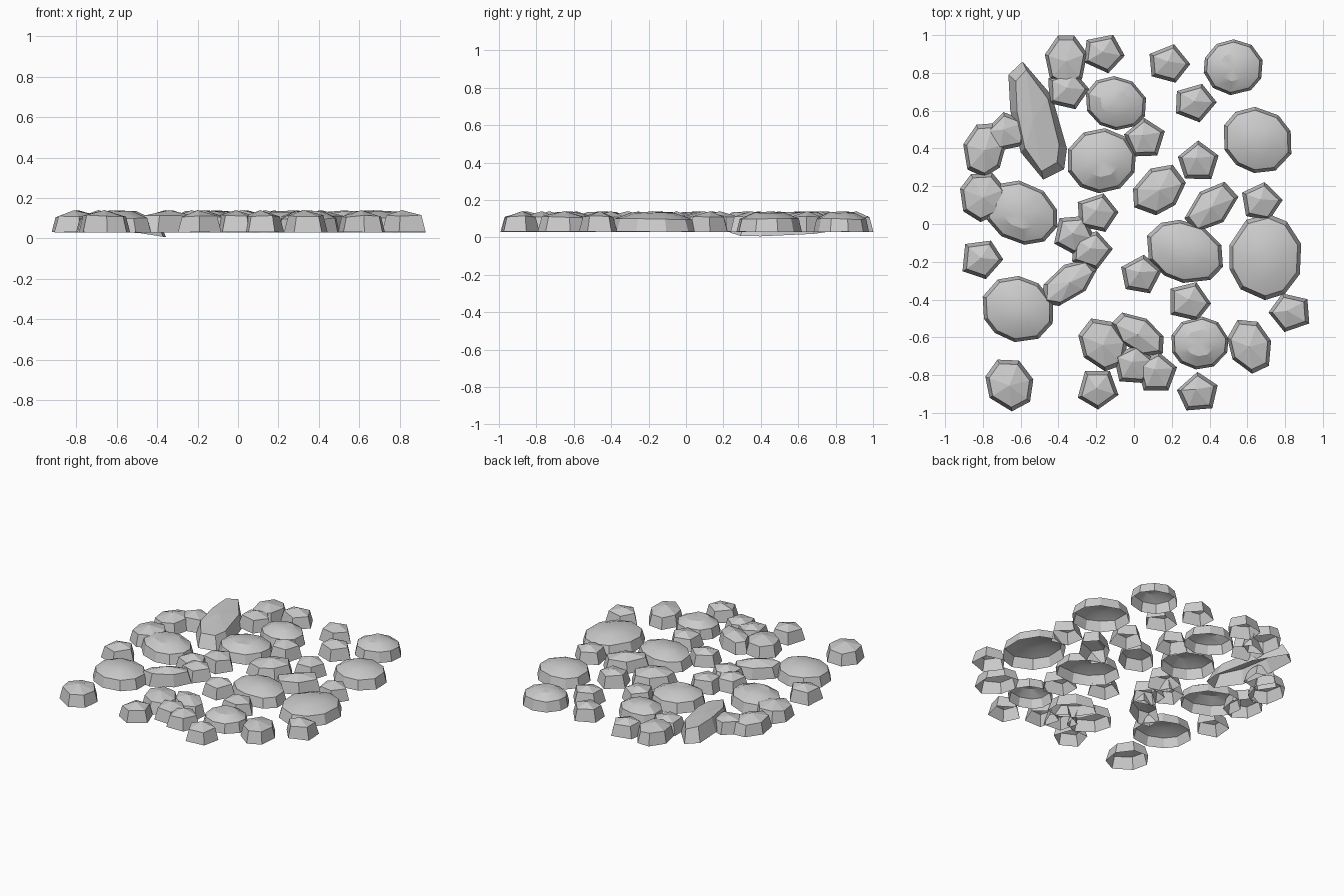
import bpy, bmesh, random
from math import cos, sin, pi, radians

if "Cube" in bpy.data.objects:
    bpy.data.objects.remove(bpy.data.objects["Cube"])

random.seed(7)


def make_stone(name, rings, apex, smooth=False):
    """Open-bottomed shell: stacked rings from the rim up, closed by an apex."""
    bm = bmesh.new()
    loops = [[bm.verts.new(p) for p in ring] for ring in rings]
    n = len(loops[0])
    top = bm.verts.new(apex)
    for a, b in zip(loops, loops[1:]):
        for i in range(n):
            j = (i + 1) % n
            bm.faces.new((a[i], a[j], b[j], b[i]))
    for i in range(n):
        bm.faces.new((loops[-1][i], loops[-1][(i + 1) % n], top))
    me = bpy.data.meshes.new(name)
    bm.to_mesh(me)
    bm.free()
    ob = bpy.data.objects.new(name, me)
    bpy.context.collection.objects.link(ob)
    if smooth:
        bpy.ops.object.select_all(action='DESELECT')
        ob.select_set(True)
        bpy.context.view_layer.objects.active = ob
        bpy.ops.object.shade_smooth_by_angle(angle=radians(25))


def outline(n, rot, cx, cy, hx, hy, skew=0.0, jitter=0.0):
    """Irregular n-gon fitted to the box centre (cx, cy), half size (hx, hy)."""
    pts = []
    for i in range(n):
        a = radians(rot) + (i + random.uniform(-jitter, jitter)) * 2 * pi / n
        x, y = cos(a), sin(a)
        pts.append((x + skew * y, y + skew * x))
    xs, ys = [p[0] for p in pts], [p[1] for p in pts]
    mx, my = (max(xs) + min(xs)) / 2, (max(ys) + min(ys)) / 2
    kx, ky = 2 * hx / (max(xs) - min(xs)), 2 * hy / (max(ys) - min(ys))
    return [(cx + (x - mx) * kx, cy + (y - my) * ky) for x, y in pts]


def stack(base, cx, cy, levels, wobble=0.006):
    """Scale the outline towards the centre for each (scale, z) level."""
    rings = []
    for k, (s, z) in enumerate(levels):
        w = wobble if k else wobble * 0.3
        rings.append([(cx + (x - cx) * s, cy + (y - cy) * s,
                       z + random.uniform(-w, w)) for x, y in base])
    return rings


# small five-sided stones: x, y, rotation
SMALL = [
    (-.157, .90, -5), (.19, .85, 2), (.33, .64, 0), (.055, .46, 20),
    (-.68, .49, 30), (.34, .34, 20), (.68, .12, 5), (-.19, .06, 5),
    (-.315, -.06, -10), (-.22, -.14, 0), (-.80, -.19, -5), (.04, -.265, 10),
    (.30, -.41, 0), (.82, -.47, 36), (0, -.74, 10), (.12, -.78, 15),
    (-.19, -.88, -15), (.335, -.885, 25), (-.345, .71, 0),
]
for i, (x, y, r) in enumerate(SMALL):
    base = outline(5, r, x, y, .108, .102, jitter=.08)
    make_stone(f"small_stone_{i + 1}",
               stack(base, x, y, [(1, .03), (.8, .112)]), (x - .01, y + .01, .14))

# medium stones: x, y, half width, half depth, skew, sides
MEDIUM = [
    (-.36, .86, .112, .137, 0, 7), (-.79, .39, .114, .143, .05, 7),
    (-.80, .14, .121, .13, 0, 7), (.135, .18, .14, .134, .15, 7),
    (.41, .09, .143, .134, .25, 6), (-.34, -.31, .143, .124, .3, 7),
    (-.165, -.64, .13, .14, -.1, 7), (.02, -.585, .137, .116, -.25, 7),
    (.61, -.65, .116, .143, -.1, 7), (-.66, -.855, .127, .137, -.05, 7),
]
for i, (x, y, hx, hy, k, n) in enumerate(MEDIUM):
    base = outline(n, 12, x, y, hx, hy, k, .1)
    make_stone(f"medium_stone_{i + 1}",
               stack(base, x, y, [(1, .03), (.84, .11)]), (x, y, .14))

# large low-domed stones: x, y, half width, half depth, skew
LARGE = [
    (.525, .83, .156, .148, 0), (.655, .445, .178, .175, -.05),
    (-.095, .64, .159, .143, -.05), (-.17, .335, .18, .172, 0),
    (-.60, .06, .194, .17, -.1), (-.615, -.45, .186, .175, -.05),
    (.27, -.145, .201, .167, -.1), (.695, -.175, .19, .228, 0),
    (.35, -.63, .151, .14, 0),
]
for i, (x, y, hx, hy, k) in enumerate(LARGE):
    base = outline(10, 15, x, y, hx, hy, k, .15)
    make_stone(f"large_stone_{i + 1}",
               stack(base, x, y, [(1, .03), (.9, .098), (.5, .132)], .004),
               (x, y, .138), True)

# long stone, its right edge and front end dipping to the ground
LONG = [(-.59, .86), (-.665, .79), (-.655, .6), (-.60, .38), (-.48, .235),
        (-.37, .29), (-.355, .40), (-.435, .68)]
cx, cy = -.515, .55
rims = [(x, y, max(0, .045 - .16 * max(0, x + .6))) for x, y in LONG]
rims[3] = (-.60, .38, .035)
tops = [(cx + (x - cx) * .74, cy + (y - cy) * .86, .118 - .14 * (x - cx)) for x, y in LONG]
make_stone("long_tilted_stone", [rims, tops], (cx - .02, cy, .135))
